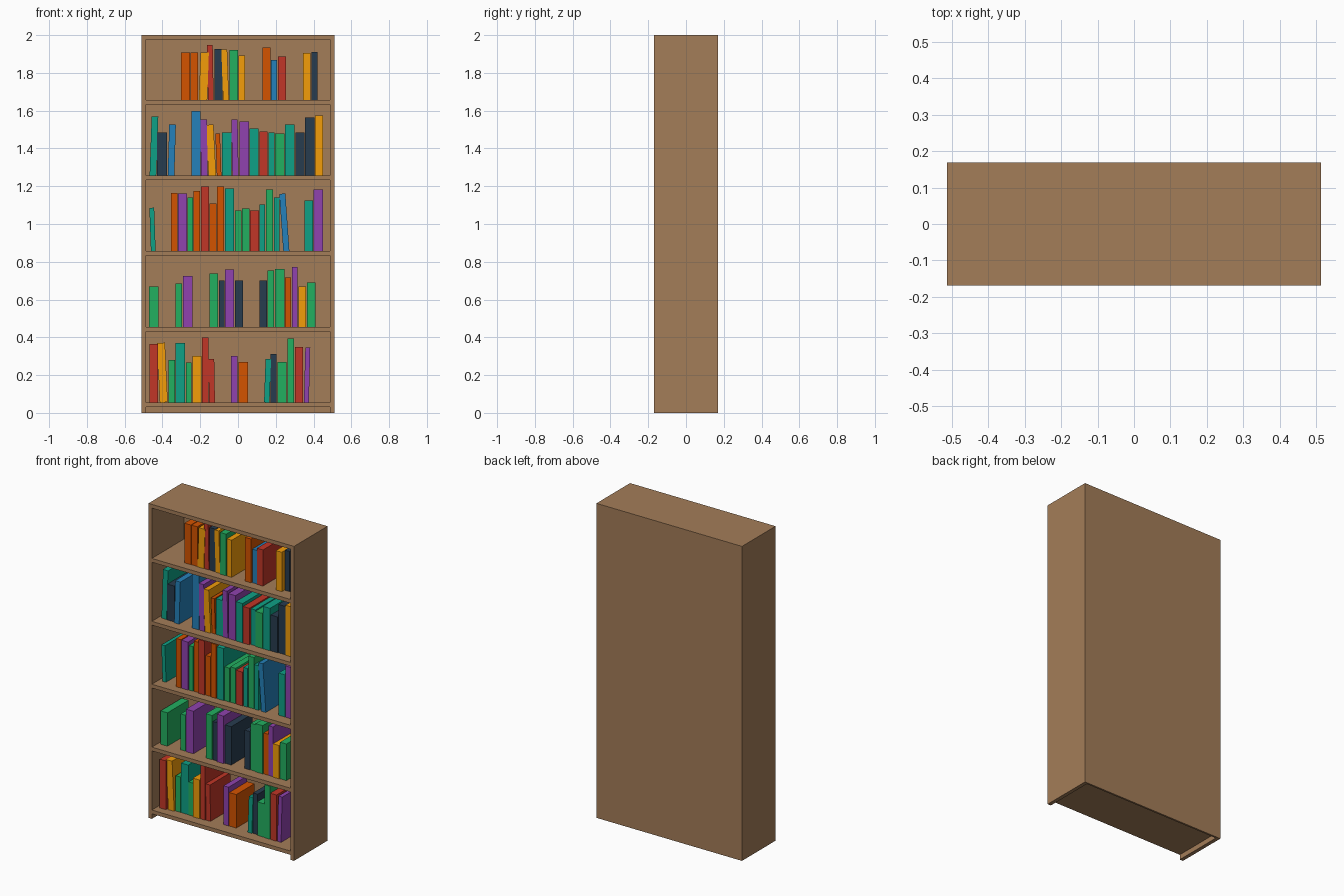
import bpy, bmesh, math, random
from mathutils import Matrix, Vector

if "Cube" in bpy.data.objects:
    bpy.data.objects.remove(bpy.data.objects["Cube"])

random.seed(4)
W, D, H = 1.024, 0.337, 2.0        # outer size
T, BACK = 0.024, 0.012             # board and back panel thickness
SHELF_TOPS = [0.056, 0.456, 0.856, 1.256, 1.656]


def material(name, hex_rgb):
    # sRGB hex to linear colour
    m = bpy.data.materials.new(name)
    m.diffuse_color = [(int(hex_rgb[i:i + 2], 16) / 255) ** 2.2 for i in (0, 2, 4)] + [1]
    m.use_nodes = True
    m.node_tree.nodes["Principled BSDF"].inputs["Base Color"].default_value = m.diffuse_color
    return m


WOOD = material("wood", "A27C59")
COVERS = {k: material(n, h) for k, n, h in [
    ("R", "red", "C0392B"), ("O", "orange", "D35400"), ("Y", "yellow", "F39C12"),
    ("G", "green", "27AE60"), ("T", "teal", "16A085"), ("B", "blue", "2980B9"),
    ("P", "purple", "8E44AD"), ("K", "navy", "2C3E50")]}


def add_box(bm, lo, hi):
    lo, hi = Vector(lo), Vector(hi)
    mat = Matrix.Translation((lo + hi) / 2) @ Matrix.Diagonal((*(hi - lo), 1))
    bmesh.ops.create_cube(bm, size=1, matrix=mat)


def make_object(name, boxes, mat):
    bm = bmesh.new()
    for lo, hi in boxes:
        add_box(bm, lo, hi)
    me = bpy.data.meshes.new(name)
    bm.to_mesh(me)
    bm.free()
    me.materials.append(mat)
    ob = bpy.data.objects.new(name, me)
    bpy.context.collection.objects.link(ob)
    return ob


# Bookcase: solid block with the compartments and the toe space cut from the front
case = make_object("bookcase", [((-W / 2, -D / 2, 0), (W / 2, D / 2, H))], WOOD)
ceilings = [z - T for z in SHELF_TOPS] + [H - T]
floors = [-0.1] + SHELF_TOPS
cutter = make_object("compartment_cutter", [
    ((-W / 2 + T, -D, a), (W / 2 - T, D / 2 - BACK, b))
    for a, b in zip(floors, ceilings)], WOOD)
cutter.hide_render = True
mod = case.modifiers.new("compartments", 'BOOLEAN')
mod.operation, mod.solver, mod.object = 'DIFFERENCE', 'EXACT', cutter
bpy.context.view_layer.objects.active = case
bpy.ops.object.modifier_apply(modifier=mod.name)
bpy.data.objects.remove(cutter)


# Books: each is (cover, pitch mm, height mm[, lean degrees to the right])
def book_run(shelf, x, depth, books):
    for cover, pitch, height, *lean in books:
        w, h = (pitch - 4) / 1000, height / 1000
        d = depth + random.uniform(-0.012, 0.012)
        ob = make_object("book", [((-w / 2, -d / 2, 0), (w / 2, d / 2, h))], COVERS[cover])
        ob.location = (x + w / 2, 0, SHELF_TOPS[shelf])
        ob.rotation_euler.y = math.radians(lean[0] if lean else 0)
        x += pitch / 1000


# top shelf
book_run(4, -0.301, 0.225, [
    ("O", 50, 252), ("O", 44, 252), ("Y", 48, 252, 2), ("R", 34, 292, -1), ("K", 46, 271),
    ("Y", 35, 268, -2), ("G", 47, 265), ("Y", 38, 236)])
book_run(4, 0.13, 0.22, [("O", 45, 278), ("B", 36, 213), ("R", 46, 230)])
book_run(4, 0.343, 0.225, [("Y", 46, 250)])
book_run(4, 0.388, 0.175, [("K", 38, 255)])

# fourth shelf
book_run(3, -0.468, 0.21, [("T", 39, 313, 2), ("K", 57, 228), ("B", 39, 270, 1.7)])
book_run(3, -0.247, 0.21, [
    ("B", 52, 343), ("P", 39, 297, -1), ("Y", 44, 270, -3), ("O", 28, 223, -2), ("T", 54, 228),
    ("P", 37, 297, -1), ("P", 55, 286), ("T", 51, 250), ("R", 48, 233), ("T", 36, 228),
    ("G", 53, 223), ("T", 54, 270), ("K", 51, 228), ("K", 53, 308), ("Y", 46, 318)])

# middle shelf
book_run(2, -0.461, 0.21, [("T", 29, 230, -2)])
book_run(2, -0.354, 0.22, [
    ("O", 37, 307), ("P", 50, 305), ("G", 32, 283), ("O", 39, 320), ("R", 46, 342),
    ("O", 39, 252), ("O", 42, 342), ("T", 52, 331), ("G", 39, 215), ("G", 42, 225),
    ("R", 50, 215), ("T", 34, 246), ("G", 42, 326), ("T", 34, 283)])
book_run(2, 0.24, 0.21, [("B", 36, 305, -4)])
book_run(2, 0.351, 0.2, [("T", 50, 268), ("P", 54, 326)])

# second shelf
book_run(1, -0.47, 0.21, [("G", 52, 212)])
book_run(1, -0.332, 0.21, [("G", 40, 228), ("P", 56, 270)])
book_run(1, -0.15, 0.22, [("G", 49, 281), ("K", 33, 244), ("P", 52, 302), ("K", 47, 244)])
book_run(1, 0.115, 0.2, [
    ("K", 42, 244), ("G", 38, 297), ("G", 54, 307), ("O", 36, 260), ("P", 34, 316),
    ("Y", 46, 212), ("G", 48, 233)])

# bottom shelf
book_run(0, -0.468, 0.235, [("R", 48, 310)])
book_run(0, -0.414, 0.21, [
    ("Y", 46, 315, -2.7), ("G", 38, 225), ("T", 54, 315), ("G", 34, 210), ("Y", 52, 246),
    ("R", 37, 342), ("R", 35, 230, -1)])
book_run(0, -0.037, 0.19, [("P", 39, 246), ("O", 54, 213)])
book_run(0, 0.138, 0.2, [
    ("T", 33, 230, 2), ("K", 38, 257), ("G", 52, 213), ("G", 40, 337), ("R", 48, 294),
    ("P", 30, 290, 1.5)])
